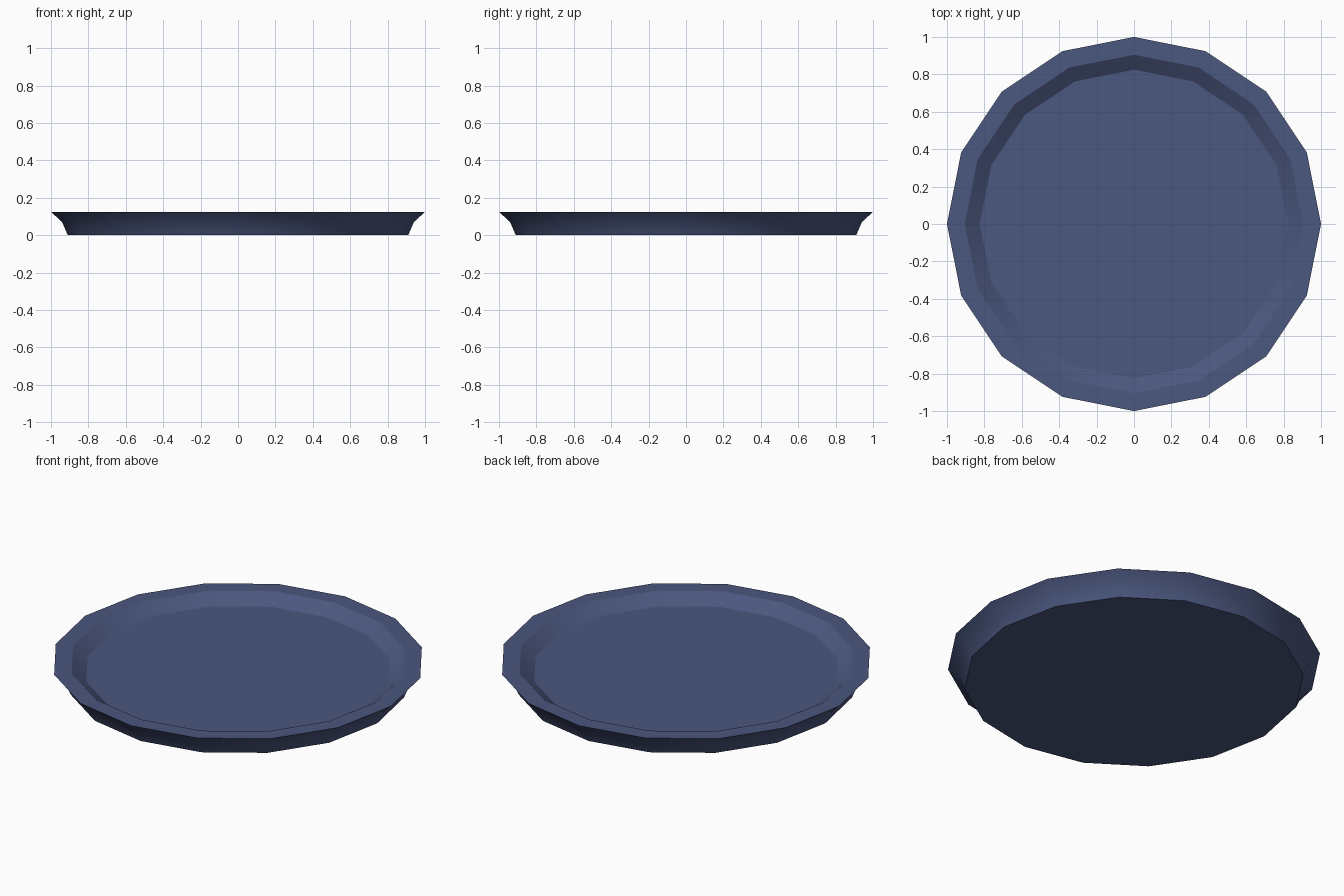
import bpy, bmesh, math

if "Cube" in bpy.data.objects:
    bpy.data.objects.remove(bpy.data.objects["Cube"])

SIDES = 16
# Plate profile (radius, height) from the underside, over the rim, to the floor
PROFILE = [(0.91, 0.0), (0.94, 0.07), (1.0, 0.125), (0.905, 0.125), (0.825, 0.07)]

bm = bmesh.new()
rings = []
for r, z in PROFILE:
    rings.append([bm.verts.new((r * math.cos(math.tau * i / SIDES),
                                r * math.sin(math.tau * i / SIDES), z))
                  for i in range(SIDES)])

# Walls and rim
for a, b in zip(rings, rings[1:]):
    for i in range(SIDES):
        j = (i + 1) % SIDES
        bm.faces.new((a[i], a[j], b[j], b[i]))

# Underside and plate floor
bm.faces.new(rings[0][::-1])
bm.faces.new(rings[-1])
bmesh.ops.recalc_face_normals(bm, faces=bm.faces)

mesh = bpy.data.meshes.new("plate")
bm.to_mesh(mesh)
bm.free()
plate = bpy.data.objects.new("plate", mesh)
bpy.context.collection.objects.link(plate)

# Blue glaze
mat = bpy.data.materials.new("blue_glaze")
mat.diffuse_color = (0.07, 0.095, 0.21, 1)
mat.use_nodes = True
mat.node_tree.nodes["Principled BSDF"].inputs["Base Color"].default_value = mat.diffuse_color
mesh.materials.append(mat)

# Smooth walls, sharp rim and base edges
bpy.context.view_layer.objects.active = plate
plate.select_set(True)
bpy.ops.object.shade_smooth_by_angle(angle=math.radians(30))
